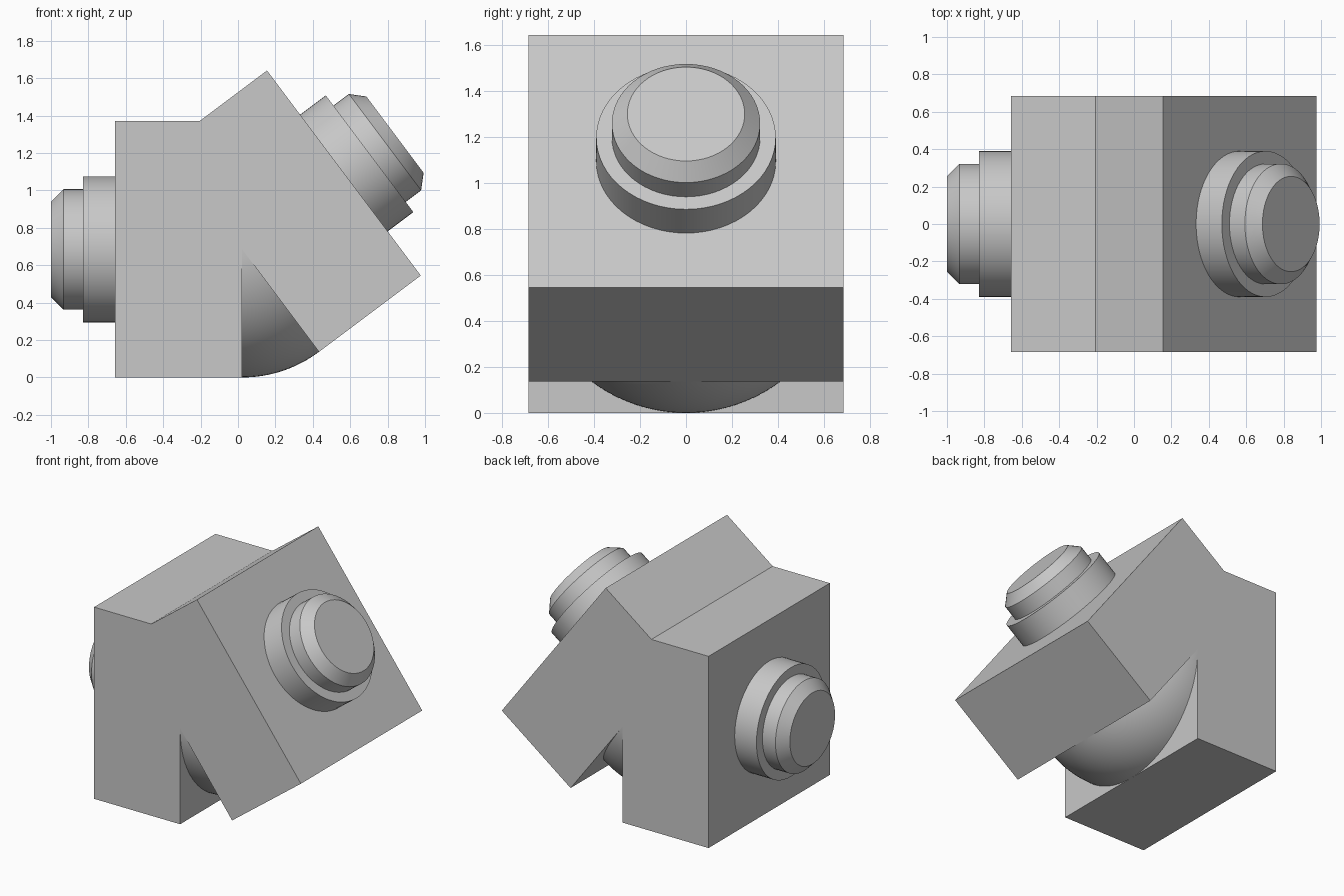
import bpy
import bmesh
import math
from mathutils import Matrix, Vector

cube = bpy.data.objects.get("Cube")
if cube:
    bpy.data.objects.remove(cube, do_unlink=True)

HALF = 0.685                      # half width of the square section
BEND = math.atan2(3, 4)           # tilt of the angled half
PIVOT = Vector((0.022, 0, HALF))  # centre of the elbow
DEPTH = 0.68                      # length of each half

grey = bpy.data.materials.new("plain grey")
grey.use_nodes = True
colour = (0.58, 0.58, 0.58, 1)
grey.diffuse_color = colour
grey.node_tree.nodes["Principled BSDF"].inputs["Base Color"].default_value = colour


def finish(name, bm, smooth=False):
    bmesh.ops.recalc_face_normals(bm, faces=bm.faces[:])
    mesh = bpy.data.meshes.new(name)
    bm.to_mesh(mesh)
    bm.free()
    mesh.materials.append(grey)
    obj = bpy.data.objects.new(name, mesh)
    bpy.context.collection.objects.link(obj)
    if smooth:
        bpy.ops.object.select_all(action='DESELECT')
        obj.select_set(True)
        bpy.context.view_layer.objects.active = obj
        bpy.ops.object.shade_smooth_by_angle(angle=math.radians(25))
    return obj


# Body: side outline of the two halves, extruded across the depth
axis = Vector((math.cos(BEND), 0, math.sin(BEND)))
up = Vector((-axis.z, 0, axis.x))
face_centre = PIVOT + axis * DEPTH
tip = face_centre + up * HALF
notch = tip - axis * ((tip.z - 2 * HALF) / axis.z)
left = PIVOT.x - DEPTH
outline = [Vector((left, 0, 0)), Vector((PIVOT.x, 0, 0)), PIVOT,
           PIVOT - up * HALF, face_centre - up * HALF, tip, notch,
           Vector((left, 0, 2 * HALF))]
bm = bmesh.new()
side = bm.faces.new([bm.verts.new(p + Vector((0, -HALF, 0))) for p in outline])
ext = bmesh.ops.extrude_face_region(bm, geom=[side])
bmesh.ops.translate(bm, vec=(0, 2 * HALF, 0),
                    verts=[g for g in ext["geom"] if isinstance(g, bmesh.types.BMVert)])
finish("bent_body", bm)

# Elbow: a half circle swept through the bend, closed into a ball wedge
STEPS, SWEEP = 48, 16
bm = bmesh.new()
poles = [bm.verts.new(PIVOT + Vector((0, s * HALF, 0))) for s in (-1, 1)]
arcs = []
for j in range(SWEEP + 1):
    a = BEND * j / SWEEP
    out = Vector((math.sin(a), 0, -math.cos(a)))
    arc = [poles[0]]
    for i in range(1, STEPS):
        t = math.pi * i / STEPS
        arc.append(bm.verts.new(PIVOT + out * HALF * math.sin(t)
                                + Vector((0, -HALF * math.cos(t), 0))))
    arcs.append(arc + [poles[1]])
for a, b in zip(arcs, arcs[1:]):
    for i in range(STEPS):
        bm.faces.new(list(dict.fromkeys((a[i], a[i + 1], b[i + 1], b[i]))))
bm.faces.new(arcs[0])
bm.faces.new(arcs[-1])
finish("elbow_ball", bm, True)


# Stepped round connectors: (radius, distance from the face)
CONNECTOR = [(0.39, -0.02), (0.39, 0.172), (0.322, 0.172), (0.322, 0.275), (0.255, 0.342)]


def connector(name, centre, direction):
    bm = bmesh.new()
    sides = 64
    rings = [[bm.verts.new((r * math.cos(math.tau * i / sides),
                            r * math.sin(math.tau * i / sides), h))
              for i in range(sides)] for r, h in CONNECTOR]
    for a, b in zip(rings, rings[1:]):
        for i in range(sides):
            k = (i + 1) % sides
            bm.faces.new((a[i], a[k], b[k], b[i]))
    bm.faces.new(rings[0])
    bm.faces.new(rings[-1])
    turn = direction.to_track_quat('Z', 'Y').to_matrix().to_4x4()
    bm.transform(Matrix.Translation(centre) @ turn)
    finish(name, bm, True)


connector("straight_connector", Vector((left, 0, HALF)), Vector((-1, 0, 0)))
connector("angled_connector", face_centre, axis)
